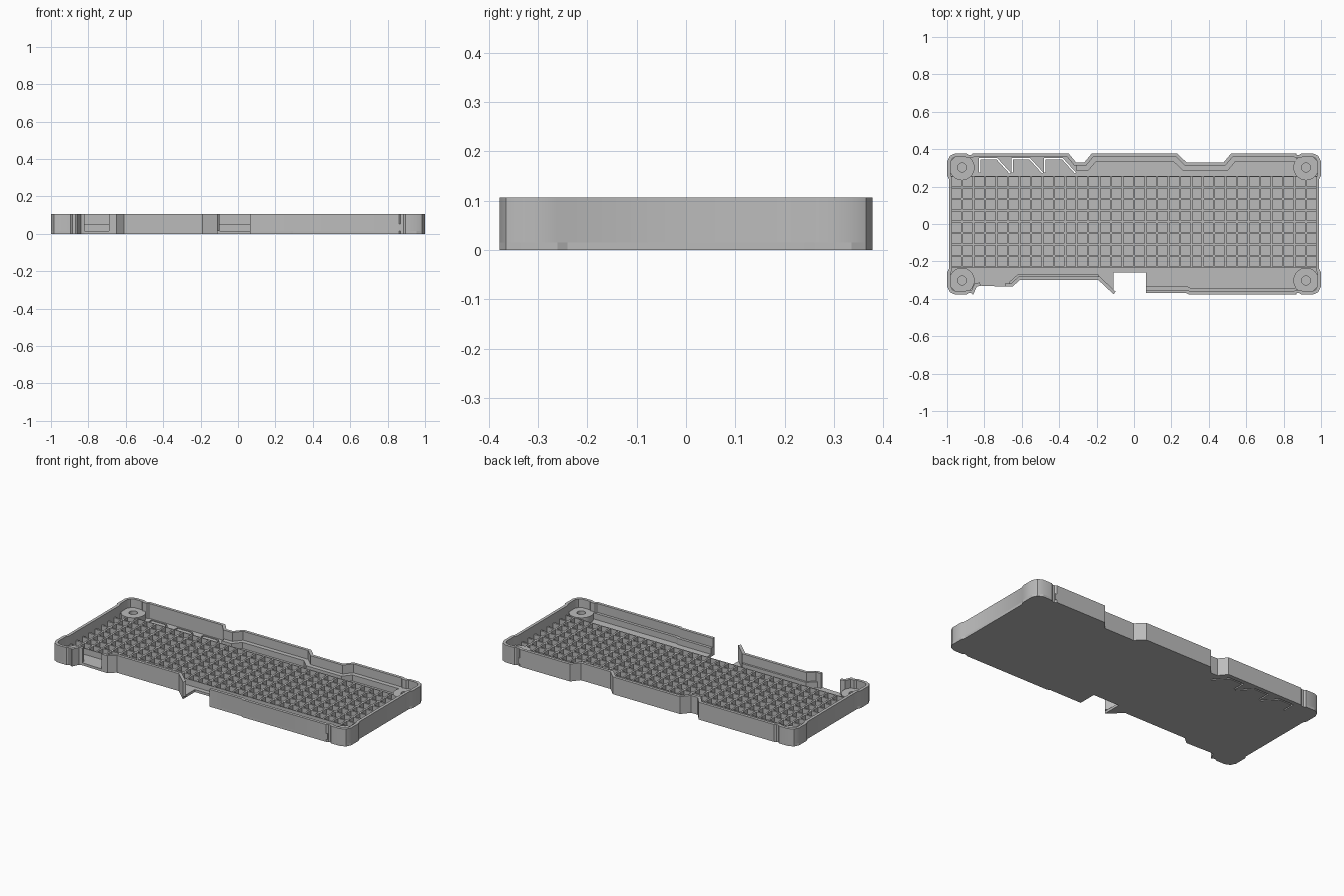
import bpy, bmesh, math
from mathutils import Vector

cube = bpy.data.objects.get("Cube")
if cube:
    bpy.data.objects.remove(cube)

FLOOR, LEDGE, TOP = 0.015, 0.052, 0.106

grey = bpy.data.materials.new("mid_grey")
grey.use_nodes = True
grey.diffuse_color = (0.5, 0.5, 0.5, 1)
grey.node_tree.nodes["Principled BSDF"].inputs["Base Color"].default_value = (0.5, 0.5, 0.5, 1)


def finish(name, bm):
    bmesh.ops.recalc_face_normals(bm, faces=bm.faces)
    mesh = bpy.data.meshes.new(name)
    bm.to_mesh(mesh)
    bm.free()
    mesh.materials.append(grey)
    ob = bpy.data.objects.new(name, mesh)
    bpy.context.collection.objects.link(ob)
    return ob


def extrude_up(bm, faces, height):
    ext = bmesh.ops.extrude_face_region(bm, geom=faces)
    verts = [v for v in ext["geom"] if isinstance(v, bmesh.types.BMVert)]
    bmesh.ops.translate(bm, verts=verts, vec=(0, 0, height))


def prism(name, pts, z0, z1):
    bm = bmesh.new()
    face = bm.faces.new([bm.verts.new((x, y, z0)) for x, y in pts])
    extrude_up(bm, [face], z1 - z0)
    return finish(name, bm)


def offset(path, d):
    """Mitred offset of an open path towards its left side."""
    pts = [Vector(p) for p in path]
    dirs = [(b - a).normalized() for a, b in zip(pts, pts[1:])]
    out = []
    for i, p in enumerate(pts):
        a, b = dirs[max(i - 1, 0)], dirs[min(i, len(dirs) - 1)]
        na, nb = Vector((-a.y, a.x)), Vector((-b.y, b.x))
        out.append(p + (na + nb) * d / (1 + na.dot(nb)))
    return out


def strip(name, path, width, z0, z1):
    """Wall of constant thickness along an open path."""
    bm = bmesh.new()
    outer = [bm.verts.new((x, y, z0)) for x, y in path]
    inner = [bm.verts.new((x, y, z0)) for x, y in offset(path, width)]
    faces = [bm.faces.new((outer[i], outer[i + 1], inner[i + 1], inner[i]))
             for i in range(len(path) - 1)]
    extrude_up(bm, faces, z1 - z0)
    return finish(name, bm)


# Outline, counter-clockwise, with the same nicked corner mirrored four times
CORNER = [(.86, .378), (.87, .37), (.885, .37), (.895, .378), (.955, .378),
          (.985, .365), (1, .335), (1, .26), (.99, .24)]


def corner(sx, sy):
    pts = [(x * sx, y * sy) for x, y in CORNER]
    return pts if sx * sy < 0 else pts[::-1]


front_right = [(.065, -.37), (.28, -.37), (.295, -.378)]
back = [(.52, .378), (.48, .33), (.28, .33), (.23, .378),
        (-.225, .378), (-.265, .33), (-.31, .33), (-.35, .378)]
main_path = (front_right + corner(1, -1) + corner(1, 1) + back + corner(-1, 1)
             + corner(-1, -1) + [(-.84, -.335), (-.82, -.33)])
front_path = [(-.69, -.335), (-.65, -.335), (-.61, -.3), (-.19, -.3), (-.11, -.375)]
notch = [(-.11, -.26), (.065, -.26)]

# Floor plate, cut by three angled vent slots
floor = prism("floor_plate", main_path + front_path + notch, 0, FLOOR)
for i in range(3):
    x = -.83 + .175 * i
    slot = strip("slot_cutter", [(x, .275), (x, .352), (x + .1, .352), (x + .17, .275)],
                 -.008, -.05, .05)
    slot.hide_render = True
    mod = floor.modifiers.new("slot", 'BOOLEAN')
    mod.operation, mod.solver, mod.object = 'DIFFERENCE', 'EXACT', slot
    cut = bpy.data.meshes.new_from_object(
        floor.evaluated_get(bpy.context.evaluated_depsgraph_get()))
    floor.modifiers.clear()
    floor.data = cut
    bpy.data.objects.remove(slot)

# Outer walls with gaps at the front openings
walls = [strip("outer_wall", main_path, .018, FLOOR, TOP),
         strip("front_wall", front_path, .018, FLOOR, TOP)]

# Lower inner ledges along front and back
strip("front_right_ledge", front_right + [(.87, -.378)], .035, FLOOR, LEDGE)
strip("front_left_ledge", front_path[1:4], .03, FLOOR, LEDGE)
strip("back_ledge", [(.87, .378)] + back[:-1], .045, FLOOR, LEDGE)

# Rib grid with open square cells
bm = bmesh.new()
COLS, ROWS = 32, 8
bmesh.ops.create_grid(bm, x_segments=COLS, y_segments=ROWS, size=1)
for v in bm.verts:
    v.co = (v.co.x * .98, v.co.y * .245 + .012, LEDGE)
rim = [e for e in bm.edges if e.is_boundary]
skirt = bmesh.ops.extrude_edge_only(bm, edges=rim)["geom"]
bmesh.ops.translate(bm, vec=(0, 0, FLOOR - LEDGE),
                    verts=[v for v in skirt if isinstance(v, bmesh.types.BMVert)])
bm.normal_update()
cells = [f for f in bm.faces if abs(f.normal.z) > .5]
bmesh.ops.inset_individual(bm, faces=cells, thickness=.0055, use_even_offset=True)
pits = bmesh.ops.extrude_discrete_faces(bm, faces=cells)["faces"]
bmesh.ops.translate(bm, vec=(0, 0, FLOOR + .001 - LEDGE),
                    verts=[v for f in pits for v in f.verts])
finish("cell_grid", bm)

# Corner screw posts with blind holes
SIDES = 32
for sx, side in ((1, "left"), (-1, "right")):
    for sy, end in ((-1, "front"), (1, "back")):
        bm = bmesh.new()
        rings = [[bm.verts.new((sx * .92 + r * math.cos(a), sy * .302 + r * math.sin(a), FLOOR))
                  for a in (math.tau * k / SIDES for k in range(SIDES))] for r in (.024, .068)]
        faces = [bm.faces.new((rings[0][k - 1], rings[1][k - 1], rings[1][k], rings[0][k]))
                 for k in range(SIDES)]
        extrude_up(bm, faces, LEDGE + .002 - FLOOR)
        walls.append(finish(f"{end}_{side}_screw_post", bm))

# Smooth rounded corners and posts, keeping sharp edges
bpy.ops.object.select_all(action='DESELECT')
for ob in walls:
    ob.select_set(True)
bpy.context.view_layer.objects.active = walls[0]
bpy.ops.object.shade_smooth_by_angle(angle=math.radians(35))
